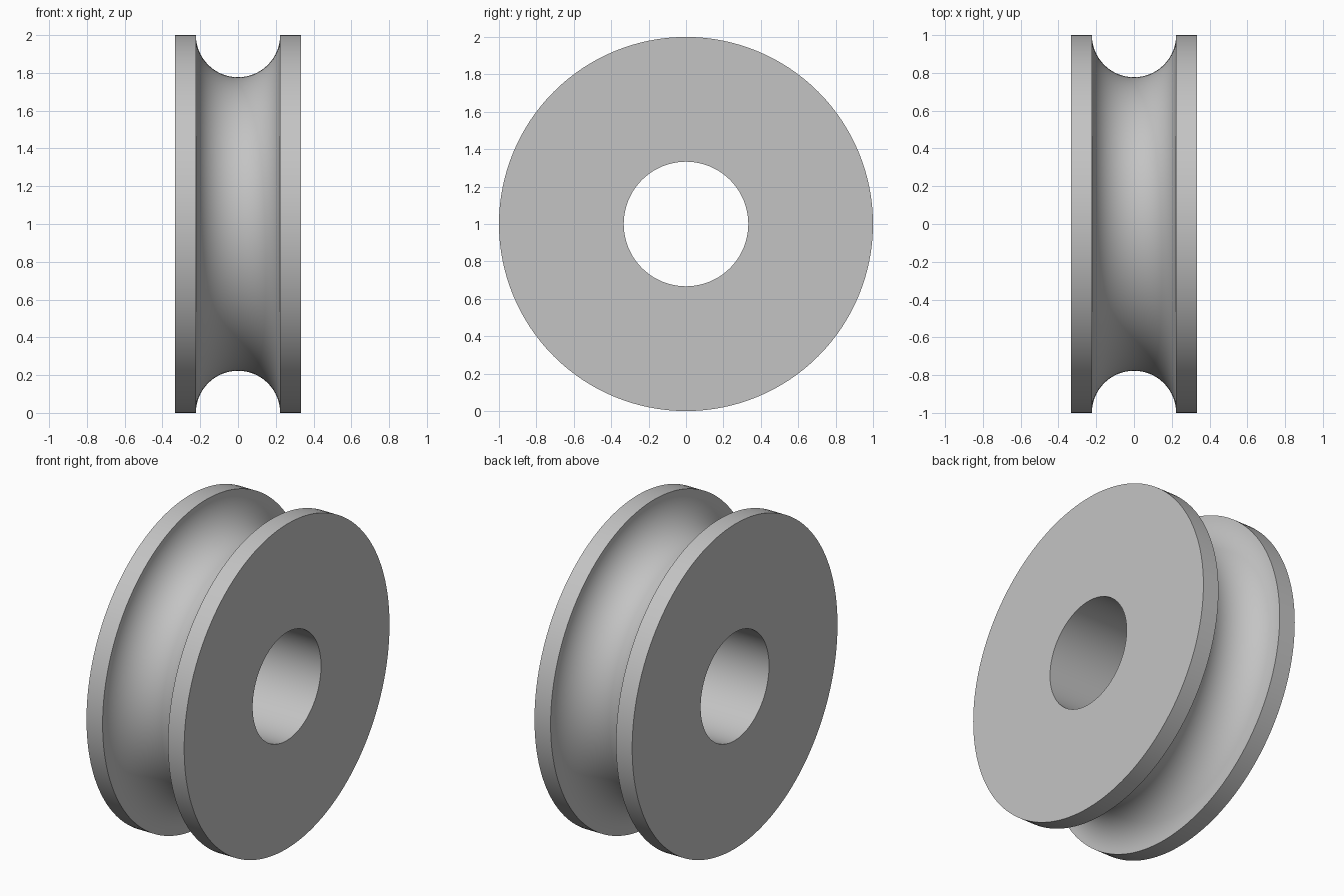
import bpy
import bmesh
import math
from mathutils import Matrix, Vector

RADIUS = 1.0
HALF_WIDTH = 0.333
BORE = 0.333
GROOVE = 0.223
SEGMENTS = 128
ARC_STEPS = 32

cube = bpy.data.objects.get("Cube")
if cube:
    bpy.data.objects.remove(cube, do_unlink=True)

# Plain grey metal
metal = bpy.data.materials.new("grey_metal")
metal.use_nodes = True
colour = (0.55, 0.55, 0.55, 1)
metal.diffuse_color = colour
metal.node_tree.nodes["Principled BSDF"].inputs["Base Color"].default_value = colour

# Cross-section (axial position, radius): bore, flanges and round groove
profile = [(HALF_WIDTH, RADIUS), (HALF_WIDTH, BORE), (-HALF_WIDTH, BORE), (-HALF_WIDTH, RADIUS)]
for i in range(ARC_STEPS + 1):
    a = math.pi * i / ARC_STEPS
    profile.append((-GROOVE * math.cos(a), RADIUS - GROOVE * math.sin(a)))

# Spin the section about the x axis
bm = bmesh.new()
verts = [bm.verts.new((x, 0, r)) for x, r in profile]
edges = [bm.edges.new((v, verts[(i + 1) % len(verts)])) for i, v in enumerate(verts)]
bmesh.ops.spin(bm, geom=verts + edges, cent=(0, 0, 0), axis=(1, 0, 0),
               angle=math.tau, steps=SEGMENTS, use_merge=False)
bmesh.ops.remove_doubles(bm, verts=bm.verts, dist=0.0001)
bmesh.ops.recalc_face_normals(bm, faces=bm.faces)
bmesh.ops.transform(bm, matrix=Matrix.Translation(Vector((0, 0, RADIUS))), verts=bm.verts)

mesh = bpy.data.meshes.new("grooved_wheel")
bm.to_mesh(mesh)
bm.free()
mesh.materials.append(metal)
wheel = bpy.data.objects.new("grooved_wheel", mesh)
bpy.context.collection.objects.link(wheel)

# Smooth round surfaces with crisp rims
bpy.ops.object.select_all(action="DESELECT")
wheel.select_set(True)
bpy.context.view_layer.objects.active = wheel
bpy.ops.object.shade_smooth_by_angle(angle=math.radians(30))
